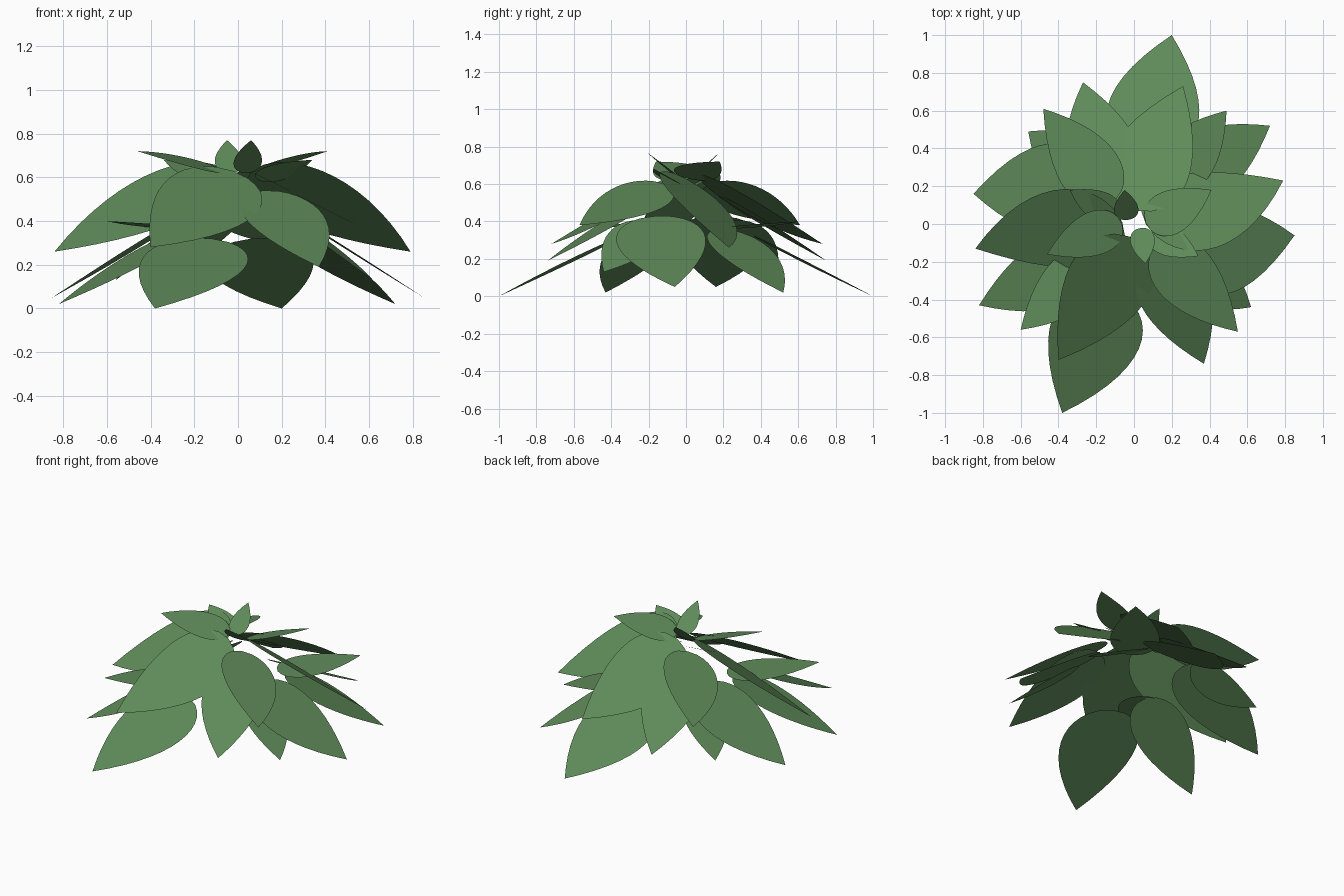
import bpy, math
from mathutils import Vector

if "Cube" in bpy.data.objects:
    bpy.data.objects.remove(bpy.data.objects["Cube"])

green = bpy.data.materials.new("leaf green")
green.diffuse_color = (0.113, 0.255, 0.1, 1)
green.use_nodes = True
green.node_tree.nodes["Principled BSDF"].inputs["Base Color"].default_value = green.diffuse_color

UP = Vector((0, 0, 1))
N = 14                # segments along a leaf
SIDES = (-1, 0, 1)    # points across a leaf


def leaf(name, tip, base, half_width, sway, roll):
    """Flat, round-based, pointed leaf from base to tip, swayed in its plane, rolled."""
    axis = (tip - base).normalized()
    left = UP.cross(axis).normalized()
    normal = axis.cross(left)
    r = math.radians(roll)
    across = left * math.cos(r) - normal * math.sin(r)
    verts = [base]
    for i in range(1, N):
        t = (i / N) ** 1.5
        mid = base.lerp(tip, t) + across * (4 * t * (1 - t) * sway)
        w = half_width * t ** 0.5 * (1 - t) / 0.385
        verts += [mid + across * w * s for s in SIDES]
    verts.append(tip)
    k, last, faces = len(SIDES), len(verts) - 1, []
    for j in range(k - 1):
        faces.append((0, 1 + j + 1, 1 + j))
        for i in range(N - 2):
            a = 1 + i * k + j
            faces.append((a, a + 1, a + k + 1, a + k))
        a = 1 + (N - 2) * k + j
        faces.append((a, a + 1, last))
    # wind every face so that it looks upward
    up_faces = []
    for f in faces:
        p = [verts[v] for v in f]
        n = (p[1] - p[0]).cross(p[2] - p[0])
        up_faces.append(f if n.z > 0 else f[::-1])
    me = bpy.data.meshes.new(name)
    me.from_pydata(verts, [], up_faces)
    me.materials.append(green)
    ob = bpy.data.objects.new(name, me)
    bpy.context.collection.objects.link(ob)


# opposite pairs: tip a, tip b, tip z, base radius, base offset, base z, half width, sway, roll
PAIRS = {
    "upper_long_leaf":  ((-.40, -.72), (.26, .73), .28, .07, .01, .63, .235, .03, 20),
    "upper_side_leaf":  ((.79, .23), (-.84, -.13), .26, .06, -.02, .63, .24, -.02, 27),
    "lowest_long_leaf": ((-.38, -1.0), (.20, 1.0), .00, .37, .01, .32, .245, .01, 7),
    "lower_side_leaf":  ((.85, -.06), (-.85, .16), .05, .26, -.14, .43, .24, -.01, -4),
    "lowest_side_leaf": ((.72, .52), (-.82, -.43), .02, .28, .03, .36, .18, .01, 0),
    "middle_long_leaf": ((.37, -.74), (-.27, .75), .19, .20, .03, .54, .19, .01, -4),
    "middle_side_leaf": ((.55, -.57), (-.48, .61), .38, .16, .00, .60, .175, .01, 19),
    "lower_small_leaf": ((.62, -.44), (-.56, .49), .13, .34, .00, .40, .15, .00, 16),
    "flat_leaf":        ((.49, .60), (-.60, -.56), .40, .25, .00, .36, .15, .00, 0),
    "top_side_leaf":    ((.41, .18), (-.46, -.16), .72, .06, -.02, .63, .12, -.01, 14),
    "top_small_leaf":   ((.34, -.17), (-.34, .18), .68, .10, .00, .59, .085, .00, 20),
    "crown_leaf":       ((.06, -.21), (-.05, .18), .77, .03, .03, .62, .065, .00, 0),
}

for name, (a, b, tz, br, off, bz, hw, sway, roll) in PAIRS.items():
    for tag, (x, y) in (("a", a), ("b", b)):
        d = Vector((x, y, 0)).normalized()
        base = d * br + UP.cross(d) * off + UP * bz
        leaf(f"{name}_{tag}", Vector((x, y, tz)), base, hw, sway, roll)
